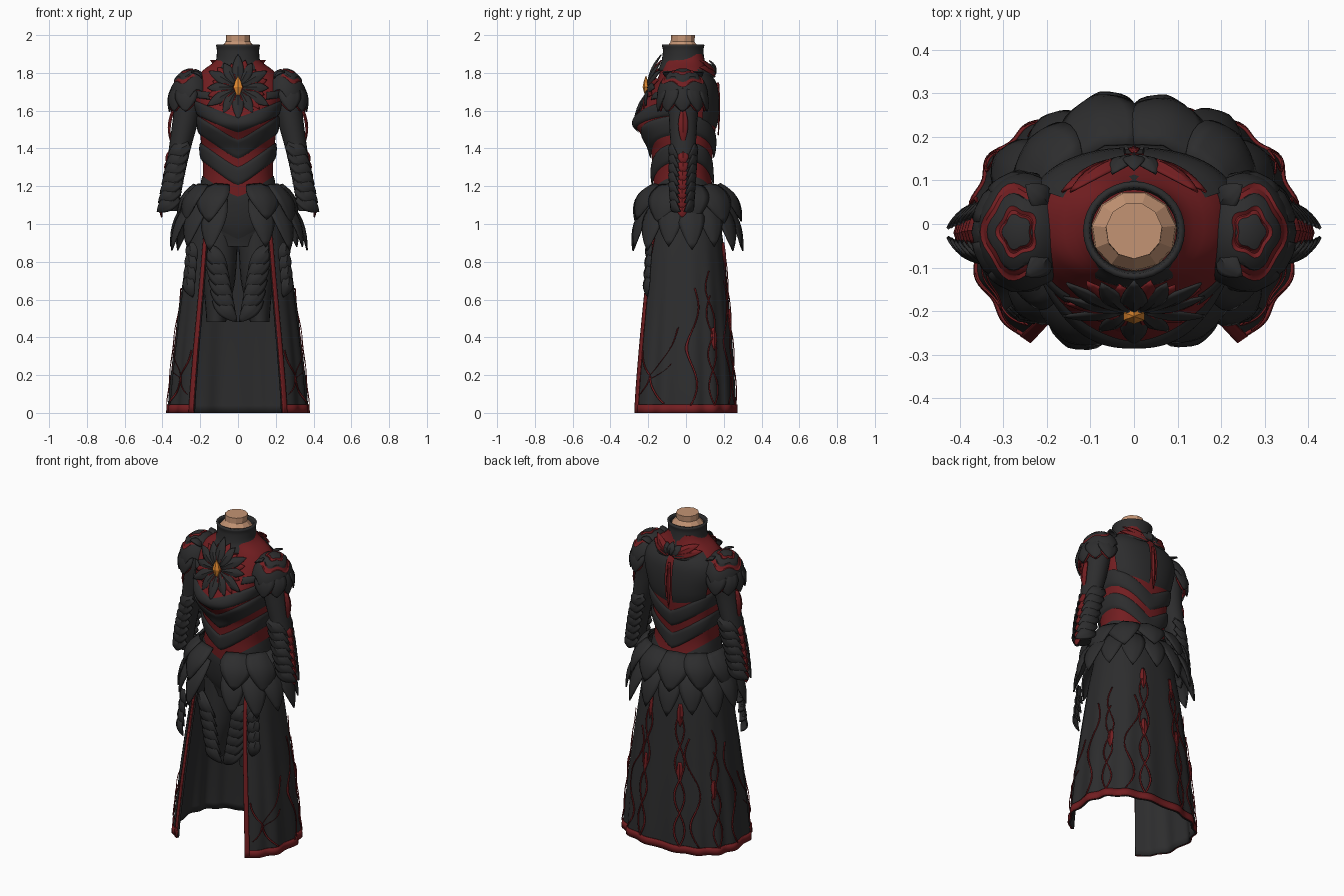
import bpy, bmesh, math
from math import sin, cos, pi
from mathutils import Vector

if "Cube" in bpy.data.objects:
    bpy.data.objects.remove(bpy.data.objects["Cube"])


def material(name, rgb):
    m = bpy.data.materials.new(name)
    m.use_nodes = True
    m.diffuse_color = (*rgb, 1)
    m.node_tree.nodes["Principled BSDF"].inputs["Base Color"].default_value = (*rgb, 1)
    return m


BLACK, RED, SKIN, AMBER = range(4)
MATS = [material("charcoal leather", (.026, .026, .027)), material("dark red cloth", (.17, .013, .015)),
        material("skin", (.55, .295, .175)), material("amber", (.75, .25, .03))]


def sample(rows, z):
    """Smoothly interpolate a table whose rows start with a height."""
    i = max([j for j in range(len(rows) - 1) if rows[j][0] <= z] or [0])
    b, c = rows[i], rows[i + 1]
    a, d = rows[max(i - 1, 0)], rows[min(i + 2, len(rows) - 1)]
    t = min(max((z - b[0]) / (c[0] - b[0]), 0), 1)
    return [q + .5 * t * (r - p + t * (2 * p - 5 * q + 4 * r - s + t * (3 * (q - r) + s - p)))
            for p, q, r, s in zip(a[1:], b[1:], c[1:], d[1:])]


def power(v, e):
    return math.copysign(abs(v) ** e, v)


def grid(bm, f, nu, nv, mat=BLACK):
    """Sheet of quads from f(u, v); mat is an index or a rule on the face centre."""
    vs = [[bm.verts.new(f(i / nu, j / nv)) for i in range(nu + 1)] for j in range(nv + 1)]
    for j in range(nv):
        for i in range(nu):
            face = bm.faces.new((vs[j][i], vs[j][i + 1], vs[j + 1][i + 1], vs[j + 1][i]))
            face.material_index = mat((i + .5) / nu, (j + .5) / nv) if callable(mat) else mat


def finish(name, bm, solid=0, mirror=False, cap=False, smooth=True):
    bmesh.ops.remove_doubles(bm, verts=bm.verts, dist=.0003)
    if cap:
        bmesh.ops.holes_fill(bm, edges=[e for e in bm.edges if e.is_boundary])
    me = bpy.data.meshes.new(name)
    bm.to_mesh(me)
    bm.free()
    for m in MATS:
        me.materials.append(m)
    for p in me.polygons:
        p.use_smooth = smooth
    if smooth:
        me.set_sharp_from_angle(angle=math.radians(40))
    ob = bpy.data.objects.new(name, me)
    bpy.context.collection.objects.link(ob)
    if solid:
        mod = ob.modifiers.new("thickness", 'SOLIDIFY')
        mod.thickness, mod.offset = solid, 0
    if mirror:
        ob.modifiers.new("mirror", 'MIRROR').use_mirror_merge = False


def leaf(bm, base, d, n, length, width, bend=.02, mat=BLACK, root=.14):
    """Pointed feather plate with a raised midrib."""
    base, d, n = Vector(base), Vector(d).normalized(), Vector(n)
    n = (n - d * n.dot(d)).normalized()
    s = d.cross(n)

    def f(u, t):
        k = 2 * u - 1
        w = width / 2 * max(sin(pi * (root + (1 - root) * t)), 0) ** .9
        rib = .006 * (1 - t) if abs(k) < .01 else 0
        return base + d * length * t + s * k * w + n * (bend * sin(pi * t) + .25 * w * (1 - k * k) + rib)
    grid(bm, f, 6, 8, mat)


def limb(rows, bm, mat=BLACK, sides=20, steps=18):
    z0, z1 = rows[0][0], rows[-1][0]

    def f(u, v):
        z = z0 + (z1 - z0) * v
        cx, cy, rx, ry = sample(rows, z)
        return Vector((cx + rx * sin(2 * pi * u), cy - ry * cos(2 * pi * u), z))
    grid(bm, f, sides, steps, mat)


# Torso: height, half width, front depth, back depth
TORSO = [(.88, .16, .12, .13), (1.0, .2, .15, .165), (1.1, .21, .165, .16), (1.2, .192, .172, .14),
         (1.28, .185, .175, .133), (1.4, .192, .19, .145), (1.47, .2, .235, .153), (1.53, .207, .272, .158),
         (1.6, .218, .25, .162), (1.68, .235, .2, .16), (1.75, .23, .16, .15), (1.81, .19, .135, .12),
         (1.86, .125, .12, .1), (1.9, .1, .11, .09)]


def body(a, z, off=0):
    hx, yf, yb = sample(TORSO, z)
    return Vector(((hx + off) * power(sin(a), .85), -((yf if cos(a) > 0 else yb) + off) * power(cos(a), .85), z))


bm = bmesh.new()
grid(bm, lambda u, v: body(2 * pi * u, .88 + 1.02 * v), 64, 60, lambda u, v: BLACK if v < .24 else RED)
finish("torso", bm, cap=True)


def pad(bm, a0, a1, lo, hi, rise, h=.011):
    """Quilted band on the torso that dips to a V at front and back."""
    def f(u, v):
        a = a0 + (a1 - a0) * u
        return body(a, lo + (hi - lo) * v + rise * abs(sin(a)), .003 + h * max(sin(pi * v), 0) ** .4)
    grid(bm, f, 64, 10)


bm = bmesh.new()
pad(bm, 0, 2 * pi, .92, 1.145, .11, .006)
pad(bm, 0, 2 * pi, 1.205, 1.3, .13)
pad(bm, 0, 2 * pi, 1.345, 1.445, .13)
pad(bm, -1.3, 1.3, 1.485, 1.565, .09)
for s in (1, -1):
    lo, hi = sorted((pi - s * .06, pi - s * 1.1))
    pad(bm, lo, hi, 1.5, 1.785, .04)
    lo, hi = sorted((s * .6, s * 1.4))
    pad(bm, lo, hi, 1.64, 1.68, .03, .008)
finish("chevron_bands", bm)

# Neck and standing collar
bm = bmesh.new()
limb([(1.86, 0, -.017, .1, .095), (1.93, 0, -.017, .096, .09), (1.955, 0, -.017, .068, .066),
      (2.0, 0, -.015, .065, .065)], bm, SKIN, 11, 4)
finish("neck", bm, cap=True, smooth=False)
bm = bmesh.new()
limb([(1.81, 0, -.015, .15, .125), (1.86, 0, -.015, .112, .108), (1.92, 0, -.015, .105, .1),
      (1.94, 0, -.015, .108, .104), (1.95, 0, -.015, .11, .106)], bm, BLACK, 32, 14)
finish("collar", bm, solid=.014)

# Sleeves
ARM = [(1.07, .355, -.02, .035, .042), (1.12, .35, -.02, .043, .05), (1.25, .334, -.02, .05, .06),
       (1.4, .308, -.015, .058, .066), (1.55, .278, -.015, .068, .075), (1.68, .26, -.01, .07, .08),
       (1.78, .24, -.01, .04, .05)]
bm = bmesh.new()
limb(ARM, bm)
finish("sleeves", bm, mirror=True, cap=True)

# Forearm feathers sweep from front and back to the outer side
bm = bmesh.new()
for i in range(7):
    z = 1.42 - .047 * i
    cx, cy, rx, ry = sample(ARM, z)
    for s in (-1, 1):
        leaf(bm, (cx - rx * .8, cy + s * ry * .85, z), (.8, -s * .24, -.5), (.25, s, .1), .14, .08, .022)
    leaf(bm, (cx + rx * .9, cy, z - .04), (.25, 0, -1), (1, 0, .2), .065, .055, .006, RED)
leaf(bm, (.34, -.015, 1.6), (.06, 0, -1), (1, 0, 0), .18, .05, .014, RED)
finish("forearm_feathers", bm, solid=.007, mirror=True)

# Shoulder guards: ringed dome plus hanging plates
CENTRE = Vector((.248, -.018, 1.675))
AXIS, E1, E2 = Vector((.2, 0, .98)), Vector((.98, 0, -.2)), Vector((0, 1, 0))


def ring_red(u, v):
    return .72 < v < .82 or (.4 < v < .54 and cos(2 * pi * u) > -.45)


def dome(u, v):
    a = 2 * pi * u
    th = math.radians(88 + 9 * cos(5 * a)) * (1 - v)
    q = AXIS * cos(th) + sin(th) * (E1 * cos(a) + E2 * sin(a))
    r = .95 if ring_red(u, v) else 1
    return CENTRE + Vector((q.x * .108, q.y * .132, q.z * .145)) * r


bm = bmesh.new()
grid(bm, dome, 40, 28, lambda u, v: RED if ring_red(u, v) else BLACK)
finish("shoulder_guards", bm, solid=.008, mirror=True)
bm = bmesh.new()
for i in range(5):
    p = (i - 2) * .65
    out = Vector((cos(p) * .85, sin(p), 0))
    leaf(bm, CENTRE + out * .1 + Vector((0, 0, .04)), out * .25 - Vector((0, 0, .9)), out, .125, .12, .006,
         root=.3)
    leaf(bm, CENTRE + out * .11, out * .1 - Vector((0, 0, .9)), out, .08, .1, .003, RED, root=.3)
for y, dy in ((-.07, -.5), (-.02, 0), (.04, .5)):
    leaf(bm, (.2, y, 1.765), (.5, dy, .4), (-.4, 0, .8), .08, .06, .012)
finish("shoulder_plates", bm, solid=.008, mirror=True)

# Chest rosette, gem and back fan
bm = bmesh.new()
for count, turn, length, mat, dy in ((12, .26, .14, RED, 0), (12, 0, .165, BLACK, -.006)):
    for i in range(count):
        t = 2 * pi * i / count + turn
        slope = (.42 if cos(t) > 0 else .55) * cos(t)
        leaf(bm, (.025 * sin(t), -.188 + dy, 1.72 + .025 * cos(t)), (sin(t), slope + .2 * abs(sin(t)), cos(t)),
             (0, -1, .3), length * (.85 if i % 2 else 1), .06, .008, mat)
finish("chest_rosette", bm, solid=.006)
bm = bmesh.new()
for i in range(9):
    t = (i - 4) * .42
    leaf(bm, (.02 * sin(t), .148, 1.79), (sin(t), -.3 * abs(sin(t)) - .2, cos(t) * .5 + .1), (0, 1, .4),
         .17 if abs(i - 4) > 1 else .08, .05, .012, RED if abs(i - 4) in (2, 3) else BLACK)
leaf(bm, (0, .165, 1.75), (0, .02, -1), (0, 1, 0), .28, .025, .004, RED)
finish("back_fan", bm, solid=.006)
bm = bmesh.new()
limb([(1.665, 0, -.212, .001, .001), (1.73, 0, -.212, .028, .018), (1.785, 0, -.212, .001, .001)], bm, AMBER, 6, 4)
finish("chest_gem", bm, cap=True, smooth=False)

# Hip feathers in two tiers, open at the front
bm = bmesh.new()
for count, a0, rx, ry, z, fx, fy, length, width, root in (
        (10, .52, .215, .17, 1.2, .42, .62, .23, .19, .25), (14, .42, .235, .185, 1.13, .42, .38, .3, .14, .2)):
    for i in range(count):
        a = a0 + (2 * pi - 2 * a0) * i / (count - 1)
        leaf(bm, (rx * sin(a), -ry * cos(a), z), (fx * sin(a), -fy * cos(a), -.85),
             (sin(a), -cos(a), .3), length * (1 if i % 2 else .93), width, .025, BLACK, root)
finish("hip_feathers", bm, solid=.008)

# Thighs with slanted feathers
bm = bmesh.new()
limb([(.48, .115, -.04, .052, .08), (.7, .1, -.03, .085, .105), (.98, .1, -.01, .1, .12)], bm)
finish("thighs", bm, mirror=True, cap=True)
bm = bmesh.new()
for i in range(6):
    leaf(bm, (.17 - .01 * i, -.125, .88 - .055 * i), (-.7, -.12, -.75), (.1, -1, .1), .17, .085, .028)
for i in range(4):
    leaf(bm, (.25 + .005 * i, -.185 - .004 * i, .9 - .06 * i), (-.25, -.05, -1), (.4, -.8, 0), .11, .07, .012)
finish("thigh_feathers", bm, solid=.008, mirror=True)

# Skirt: height, half width, front depth, back depth, half opening
SKIRT = [(0, .362, .312, .26, .23), (.3, .336, .285, .245, .21), (.6, .3, .25, .222, .185),
         (.85, .265, .217, .2, .165), (1.08, .23, .17, .17, .15)]


def skirt(u, z, off=0):
    hx, yf, yb, ex = sample(SKIRT, z)
    a0 = math.asin((ex / hx) ** 1.2)
    a = a0 + (2 * pi - 2 * a0) * u
    fold = 1 + .022 * cos(15 * a) * (1 - z) * min(1, 12 * u * (1 - u))
    return Vector(((hx + off) * fold * power(sin(a), 1 / 1.2),
                   -((yf if cos(a) > 0 else yb) + off) * fold * power(cos(a), 1 / 1.2), z))


bm = bmesh.new()
grid(bm, lambda u, v: skirt(u, 1.08 * v), 130, 27)
finish("skirt", bm, solid=.01)

# Red piping on the outside of the hem and along both front edges
bm = bmesh.new()
grid(bm, lambda u, v: skirt(u, .045 * v, .008), 130, 2, RED)
for u0 in (0, .982):
    grid(bm, lambda u, v: skirt(u0 + .018 * u, v, .009), 3, 27, RED)
finish("skirt_piping", bm, solid=.008)

# Embroidered vines: start and end position around the skirt, sway, waves, start and end height
VINES = [(.07, .17, .02, .5, .2, .45), (.07, .15, .015, .5, .18, .26), (.07, .13, -.015, .5, .2, .05),
         (.07, .025, -.01, .5, .2, .33), (.07, .03, .01, .5, .2, .1),
         (.2, .22, .018, 1.5, .04, .66), (.29, .29, .02, 2, .04, .75), (.29, .29, -.02, 1.5, .04, .62),
         (.37, .4, .025, 1.5, .05, .7), (.44, .44, .018, 2, .04, .85), (.44, .44, -.018, 2, .04, .85)]
bm = bmesh.new()
for u0, u1, sway, waves, z0, z1 in VINES:
    for flip in (False, True):
        def vine(u, v):
            w = u0 + (u1 - u0) * v + sway * sin(2 * pi * waves * v)
            side = (.5 - u if flip else u - .5) * .0055
            w = 1 - w if flip else w
            return skirt(w + side, z0 + (z1 - z0) * v + abs(u1 - u0) * (u - .5) * .07, .012)
        grid(bm, vine, 1, 40, RED)
for u, z, size in ((.44, .9, .14), (.56, .9, .14), (.44, .55, .13), (.56, .55, .13), (.3, .45, .12), (.7, .45, .12)):
    p = skirt(u, z, .008)
    leaf(bm, p, skirt(u, z - size, .008) - p, (p.x, p.y, 0), size, .035, .002, RED)
finish("skirt_embroidery", bm, solid=.004)
